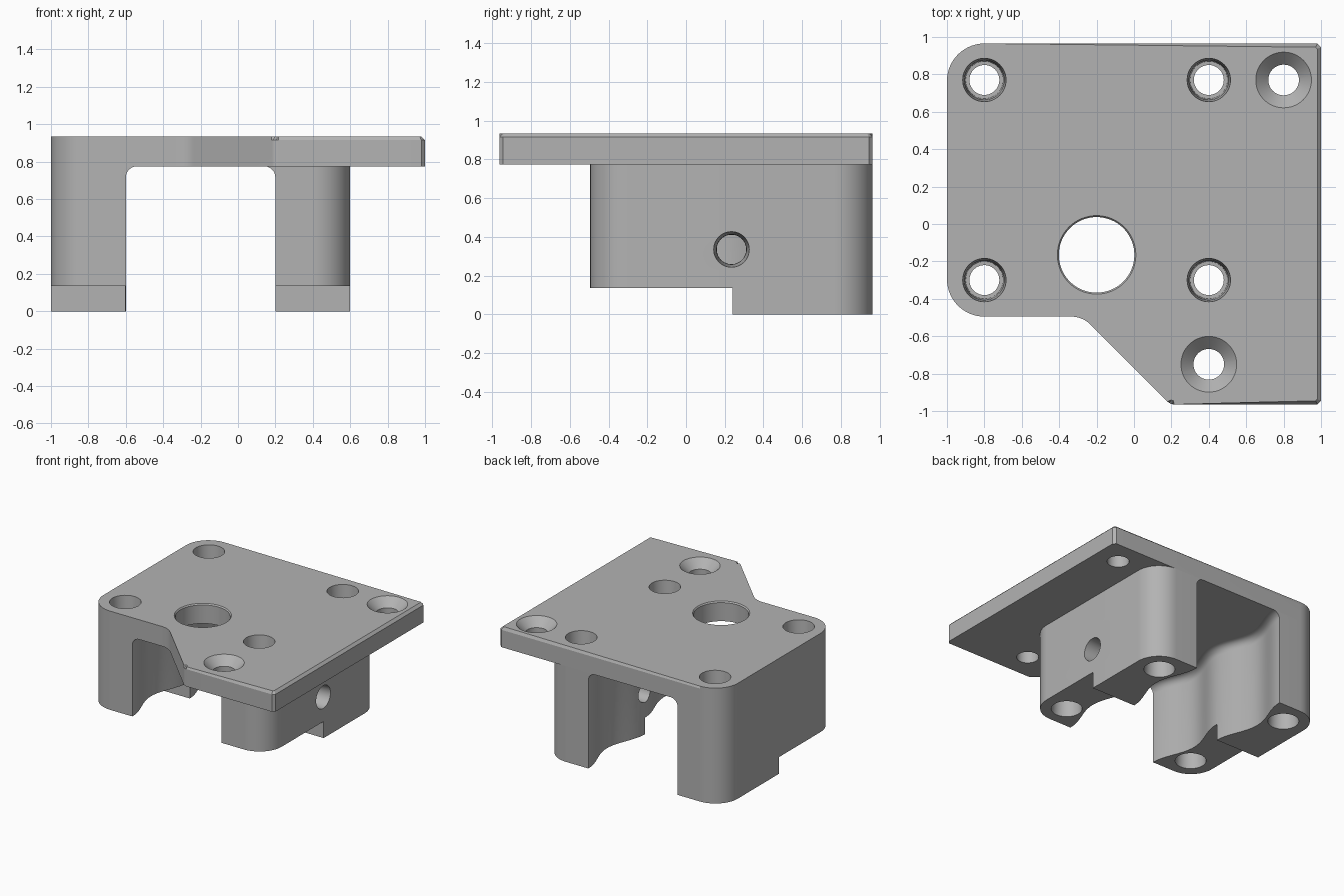
import bpy, bmesh, math
from mathutils import Vector, Matrix

if "Cube" in bpy.data.objects:
    bpy.data.objects.remove(bpy.data.objects["Cube"])

grey = bpy.data.materials.new("plain grey")
grey.diffuse_color = (0.45, 0.45, 0.45, 1)
grey.use_nodes = True
grey.node_tree.nodes["Principled BSDF"].inputs["Base Color"].default_value = grey.diffuse_color


def finish(bm, name, helper=False):
    bmesh.ops.recalc_face_normals(bm, faces=bm.faces)
    me = bpy.data.meshes.new(name)
    bm.to_mesh(me)
    bm.free()
    me.materials.append(grey)
    ob = bpy.data.objects.new(name, me)
    bpy.context.collection.objects.link(ob)
    ob.hide_render = helper
    return ob


def rounded(corners):
    """Outline from (x, y, radius, segments) corners."""
    pts = []
    for i, (x, y, r, n) in enumerate(corners):
        p = Vector((x, y))
        if r == 0:
            pts.append(p)
            continue
        a = (Vector(corners[i - 1][:2]) - p).normalized()
        b = (Vector(corners[(i + 1) % len(corners)][:2]) - p).normalized()
        half = a.angle(b) / 2
        c = p + (a + b).normalized() * r / math.sin(half)
        t = r / math.tan(half)
        u, v = p + a * t - c, p + b * t - c
        sweep = u.angle_signed(v)  # clockwise positive
        for k in range(n + 1):
            ang = -sweep * k / n
            pts.append(c + Matrix.Rotation(ang, 2) @ u)
    return pts


def prism(outline, z0, z1):
    bm = bmesh.new()
    lo = [bm.verts.new((p.x, p.y, z0)) for p in outline]
    hi = [bm.verts.new((p.x, p.y, z1)) for p in outline]
    bm.faces.new(lo[::-1])
    bm.faces.new(hi)
    for i in range(len(lo)):
        j = (i + 1) % len(lo)
        bm.faces.new((lo[i], lo[j], hi[j], hi[i]))
    return bm


def loft(rings, name):
    """Closed solid through equal-length rings, used as a cutter."""
    bm = bmesh.new()
    rows = [[bm.verts.new(p) for p in ring] for ring in rings]
    n = len(rows[0])
    for r0, r1 in zip(rows, rows[1:]):
        for i in range(n):
            bm.faces.new((r0[i], r0[(i + 1) % n], r1[(i + 1) % n], r1[i]))
    bm.faces.new(rows[0][::-1])
    bm.faces.new(rows[-1])
    return finish(bm, name, True)


def bore(profile, x, y, name, n=48):
    """Turned cutter from (radius, z) pairs."""
    return loft([[(x + r * math.cos(2 * math.pi * i / n),
                   y + r * math.sin(2 * math.pi * i / n), z) for i in range(n)]
                 for r, z in profile], name)


def cut(ob, cutters):
    for c in cutters:
        m = ob.modifiers.new("cut", 'BOOLEAN')
        m.operation, m.solver, m.object = 'DIFFERENCE', 'EXACT', c
    bpy.context.view_layer.update()
    dg = bpy.context.evaluated_depsgraph_get()
    me = bpy.data.meshes.new_from_object(ob.evaluated_get(dg))
    ob.modifiers.clear()
    ob.data = me
    bpy.ops.object.select_all(action='DESELECT')
    ob.select_set(True)
    bpy.context.view_layer.objects.active = ob
    bpy.ops.object.shade_smooth_by_angle(angle=math.radians(25))


BACK, FRONT, MID = 0.965, -0.495, 0.235
UNDER, TOP = 0.775, 0.935

# top plate with chamfered upper rim
bm = prism(rounded([
    (1, BACK, 0.02, 1), (-1, BACK, 0.2, 14), (-1, FRONT, 0.2, 14),
    (-0.275, FRONT, 0.15, 8), (0.195, -BACK, 0.05, 4), (1, -BACK, 0.02, 1)]),
    UNDER, TOP)
rim = [e for e in bm.edges if all(v.co.z > TOP - 0.001 for v in e.verts)]
bmesh.ops.bevel(bm, geom=rim, offset=0.02, segments=1, affect='EDGES')
plate = finish(bm, "top_plate")

# leg block under the plate
legs = finish(prism(rounded([
    (0.6, BACK, 0.2, 14), (-1, BACK, 0.2, 14),
    (-1, FRONT, 0.2, 14), (0.6, FRONT, 0.2, 14)]), 0, UNDER), "legs")

# tunnel between the legs: scalloped walls, filleted ceiling
rings = []
for k in range(-1, 50):
    y = FRONT + (BACK - FRONT) * k / 48
    w = 0.4 + 0.09 * math.sin(2 * math.pi * k / 48) ** 2
    arc = [(w - 0.06 + 0.06 * math.cos(a), UNDER - 0.06 + 0.06 * math.sin(a))
           for a in [math.pi / 2 * i / 6 for i in range(7)]]
    half = [(w, -0.1)] + arc + [(w - 0.06, UNDER + 0.1)]
    rings.append([(-0.2 + x, y, z) for x, z in half]
                 + [(-0.2 - x, y, z) for x, z in half[::-1]])
tunnel = loft(rings, "tunnel_cutter")

# raised front half of the feet
step = finish(prism([Vector(p) for p in
                     ((-1.2, -1.2), (1.2, -1.2), (1.2, 0.24), (-1.2, 0.24))],
                    -0.1, 0.135), "step_cutter", True)

# screw holes, wider at both ends
plate_cuts, leg_cuts = [], [tunnel, step]
for x in (-0.8, 0.4):
    for y, z in ((0.77, 0.0), (-0.3, 0.135)):
        plate_cuts.append(bore([(0.102, 0.7), (0.106, UNDER), (0.116, TOP),
                                (0.116, 1.1)], x, y, "hole_cutter"))
        leg_cuts.append(bore([(0.115, -0.1), (0.115, z), (0.1, z + 0.25),
                              (0.08, z + 0.251), (0.08, 0.55), (0.1, 0.551),
                              (0.106, UNDER), (0.106, 1)], x, y, "hole_cutter"))

# countersunk holes and large round opening
for x, y in ((0.8, 0.77), (0.4, -0.75)):
    plate_cuts.append(bore([(0.082, 0.6), (0.082, TOP - 0.067), (0.149, TOP),
                            (0.149, 1.1)], x, y, "countersink_cutter"))
plate_cuts.append(bore([(0.202, 0.6), (0.202, TOP - 0.01), (0.21, TOP),
                        (0.21, 1.1)], -0.2, -0.165, "opening_cutter", 64))

# tapered side hole through the right leg
side = bore([(0.075, 0), (0.077, 0.4), (0.092, 0.6), (0.092, 0.8)], 0, 0,
            "side_hole_cutter")
side.data.transform(Matrix.Translation((0, MID, 0.335))
                    @ Matrix.Rotation(math.pi / 2, 4, 'Y'))
leg_cuts.append(side)

cut(plate, plate_cuts)
cut(legs, leg_cuts)
for c in set(plate_cuts + leg_cuts):
    bpy.data.objects.remove(c)
